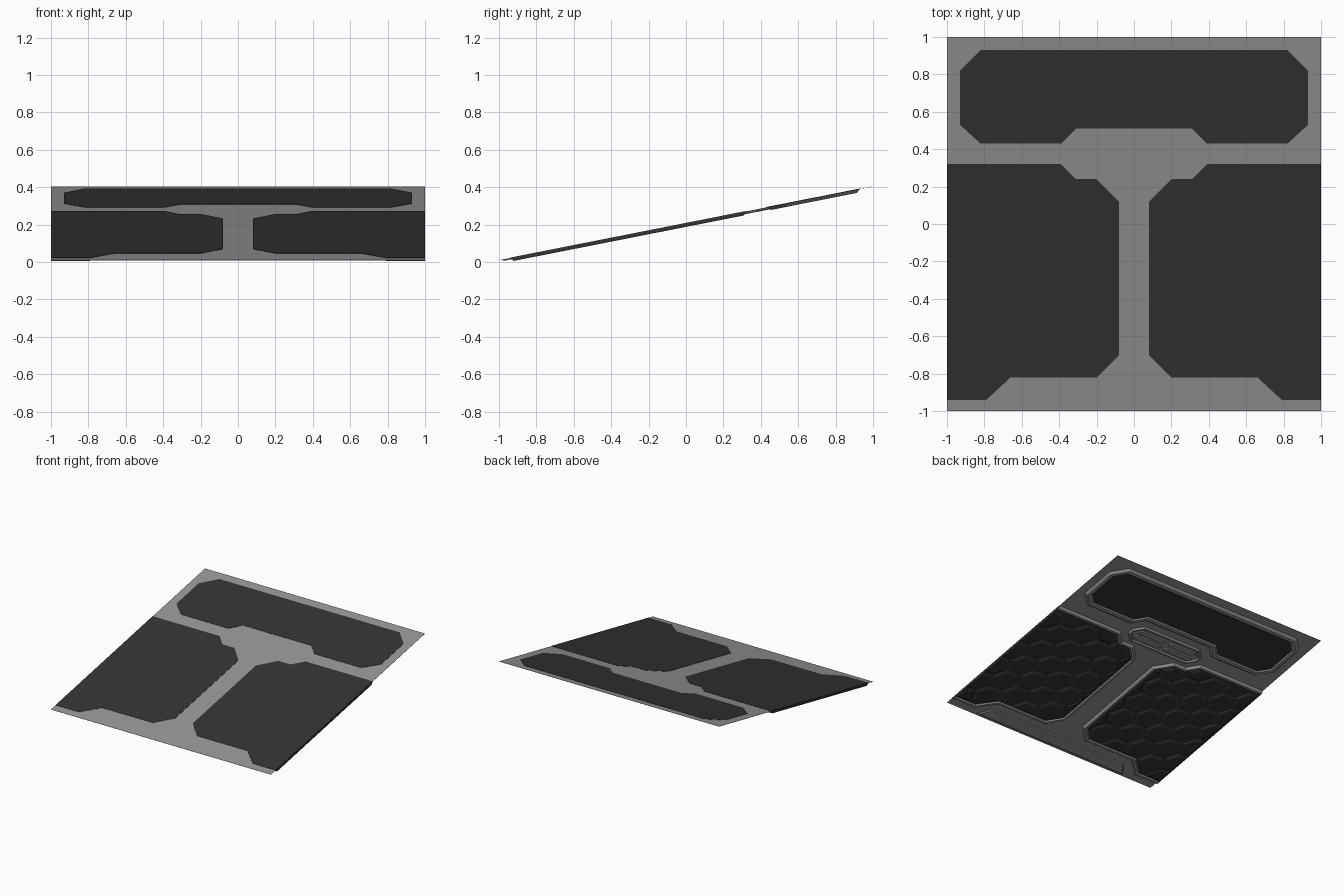
import bpy, bmesh, math

if "Cube" in bpy.data.objects:
    bpy.data.objects.remove(bpy.data.objects["Cube"])

SLOPE = 0.1975
TILT = math.atan(SLOPE)


def place(x, y, h):
    """Point on the tilted panel plane, raised h along the panel normal."""
    return (x, y - h * math.sin(TILT), 0.01 + SLOPE * (y + 1) + h * math.cos(TILT))


def material(name, v):
    m = bpy.data.materials.new(name)
    m.diffuse_color = (v, v, v, 1)
    m.use_nodes = True
    m.node_tree.nodes["Principled BSDF"].inputs["Base Color"].default_value = m.diffuse_color
    return m


GREY = material("panel grey", 0.30)
DARK = material("dark plate", 0.033)


def inset(poly, d):
    """Offset a counter-clockwise outline inwards; edges on the outer sides stay."""
    n = len(poly)
    lines = []
    for i in range(n):
        (ax, ay), (bx, by) = poly[i], poly[(i + 1) % n]
        l = math.hypot(bx - ax, by - ay)
        nx, ny = -(by - ay) / l, (bx - ax) / l
        e = 0 if abs(ax) > 0.999 and abs(bx) > 0.999 else d
        lines.append((nx, ny, nx * ax + ny * ay + e))
    out = []
    for i in range(n):
        a, b, c = lines[i - 1]
        p, q, r = lines[i]
        det = a * q - b * p
        out.append(((c * q - b * r) / det, (a * r - c * p) / det))
    return out


def scaled(poly, s):
    cx = sum(p[0] for p in poly) / len(poly)
    cy = sum(p[1] for p in poly) / len(poly)
    return [(cx + (x - cx) * s, cy + (y - cy) * s) for x, y in poly]


def loft(bm, loops, mats):
    """Closed solid through (outline, height) loops; mats = caps and rings in order."""
    rows = [[bm.verts.new(place(x, y, h)) for x, y in poly] for poly, h in loops]
    bm.faces.new(rows[0]).material_index = mats[0]
    for k in range(len(rows) - 1):
        a, b = rows[k], rows[k + 1]
        n = len(a)
        for i in range(n):
            j = (i + 1) % n
            f = bm.faces.new((a[i], b[i], b[j], a[j]))
            side = all(abs(v.co.x) > 0.999 for v in f.verts)
            f.material_index = 1 if side and len(mats) > 4 else mats[k + 1]
    bm.faces.new(rows[-1][::-1]).material_index = mats[-1]


def finish(bm, name):
    bmesh.ops.recalc_face_normals(bm, faces=bm.faces)
    me = bpy.data.meshes.new(name)
    bm.to_mesh(me)
    bm.free()
    me.materials.append(GREY)
    me.materials.append(DARK)
    ob = bpy.data.objects.new(name, me)
    bpy.context.collection.objects.link(ob)


def clip(poly, hexa):
    """Part of an outline that lies inside a convex counter-clockwise hexagon."""
    for i in range(6):
        (ax, ay), (bx, by) = hexa[i], hexa[(i + 1) % 6]
        dist = lambda p: (bx - ax) * (p[1] - ay) - (by - ay) * (p[0] - ax)
        out = []
        for k in range(len(poly)):
            p, q = poly[k - 1], poly[k]
            dp, dq = dist(p), dist(q)
            if (dp >= 0) != (dq >= 0):
                t = dp / (dp - dq)
                out.append((p[0] + (q[0] - p[0]) * t, p[1] + (q[1] - p[1]) * t))
            if dq >= 0:
                out.append(q)
        poly = out
        if len(poly) < 3:
            return []
    return poly


def area(p):
    return 0.5 * sum(p[i - 1][0] * p[i][1] - p[i][0] * p[i - 1][1] for i in range(len(p)))


def mirror(poly):
    return [(-x, y) for x, y in reversed(poly)]


def chamfered(cx, cy, w, h, c):
    """Rectangle outline with cut corners."""
    return [(cx + x, cy + y) for x, y in (
        (w, c - h), (w, h - c), (w - c, h), (c - w, h),
        (-w, h - c), (-w, c - h), (c - w, -h), (w - c, -h))]


# Thin base plate
bm = bmesh.new()
square = [(-1, -1), (1, -1), (1, 1), (-1, 1)]
loft(bm, [(square, 0), (square, -0.001)], [0, 0, 0])
finish(bm, "base_plate")

# Upper smooth panel with raised rim
half = [(0.39, 0.43), (0.82, 0.43), (0.93, 0.53), (0.93, 0.82), (0.82, 0.93)]
upper = [(0.31, 0.51)] + half + mirror(half) + [(-0.31, 0.51)]
RIM = [1, 1, 0, 0, 0, 1]
bm = bmesh.new()
loft(bm, [(upper, 0.002), (upper, 0), (inset(upper, 0.02), -0.018),
          (inset(upper, 0.045), -0.018), (inset(upper, 0.055), -0.010)], RIM)
finish(bm, "upper_panel")

# Left and right tread panels with raised rim and hexagonal tiles
tread = [(1, 0.32), (0.39, 0.32), (0.31, 0.24), (0.20, 0.24), (0.08, 0.12),
         (0.08, -0.70), (0.20, -0.82), (0.66, -0.82), (0.79, -0.94), (1, -0.94)]
R = 0.12
ROW = R * math.sqrt(3)
for name, flip in (("right", False), ("left", True)):
    side = mirror if flip else (lambda p: p)
    bm = bmesh.new()
    loops = [(tread, 0.002), (tread, 0), (inset(tread, 0.015), -0.019),
             (inset(tread, 0.032), -0.019), (inset(tread, 0.04), -0.010)]
    loft(bm, [(side(p), h) for p, h in loops], RIM)
    finish(bm, name + "_tread_panel")

    bm = bmesh.new()
    floor = inset(tread, 0.045)
    for c in range(7):
        for r in range(8):
            cx = 0.08 + c * 1.5 * R
            cy = -0.98 + (r + 0.5 * (c % 2)) * ROW
            hexa = [(cx + 0.95 * R * math.cos(a * math.pi / 3),
                     cy + 0.95 * R * math.sin(a * math.pi / 3)) for a in range(6)]
            tile = clip(floor, hexa)
            if len(tile) > 2 and area(tile) > 0.002:
                tile = side(tile)
                loft(bm, [(tile, -0.009), (scaled(tile, 0.78), -0.019)], [1, 1, 1])
    finish(bm, name + "_hex_tiles")

# Central vent: raised ring with four slots
bm = bmesh.new()
ring = chamfered(0, 0.36, 0.34, 0.095, 0.07)
loft(bm, [(ring, 0), (inset(ring, 0.01), -0.014), (inset(ring, 0.022), -0.014),
          (inset(ring, 0.03), -0.004)], [0] * 5)
for sx in (-1, 1):
    for sy in (-1, 1):
        slot = chamfered(sx * 0.145, 0.36 + sy * 0.03, 0.13, 0.023, 0.015)
        loft(bm, [(slot, -0.002), (inset(slot, 0.006), -0.012)], [0, 0, 0])
finish(bm, "centre_vent")

# Low bar along the front edge
bm = bmesh.new()
bar = [(-0.72, -0.985), (0.72, -0.985), (0.64, -0.88), (-0.64, -0.88)]
loft(bm, [(bar, 0), (inset(bar, 0.01), -0.008)], [0, 0, 0])
finish(bm, "front_bar")
